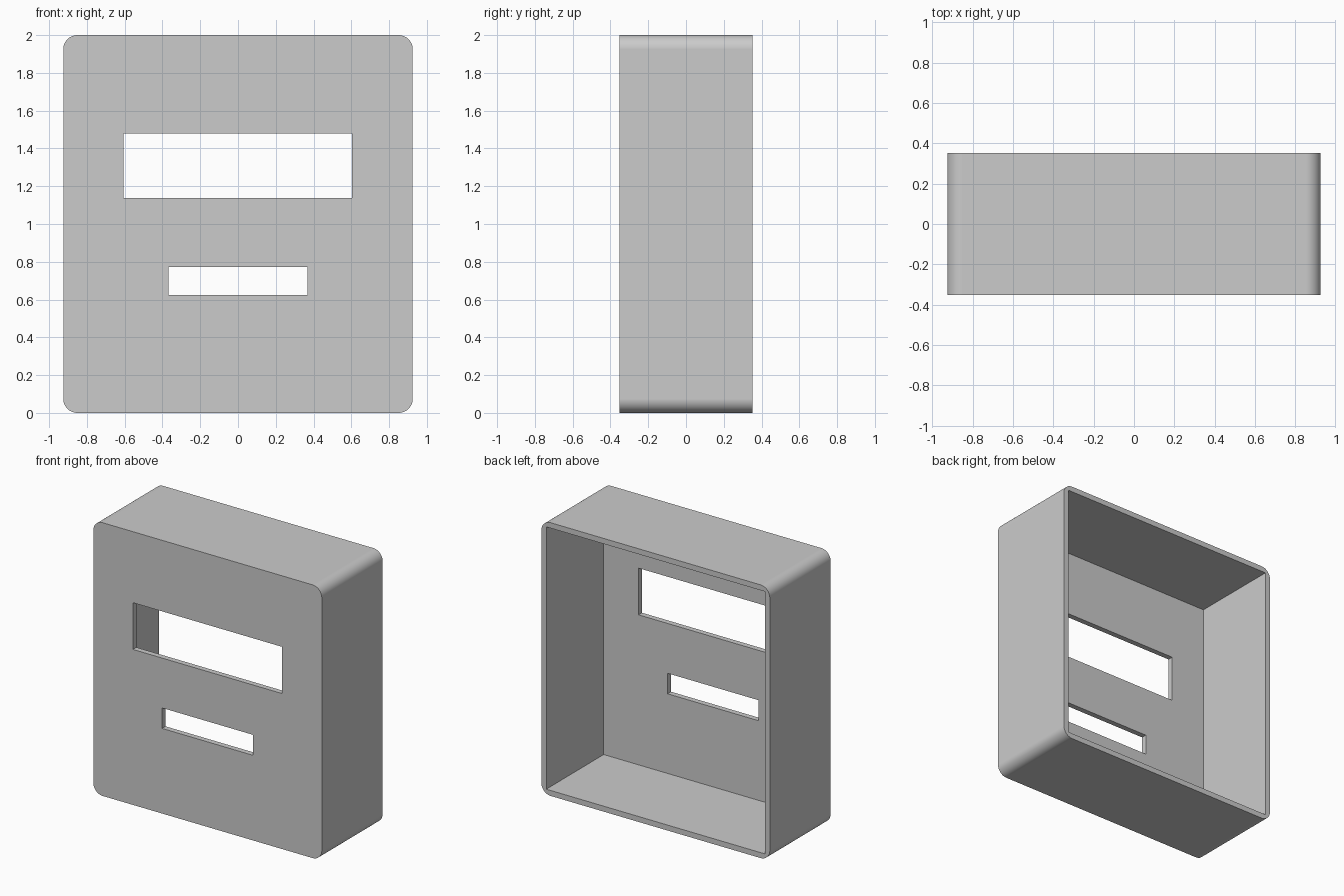
import bpy
import bmesh
import math

cube = bpy.data.objects.get("Cube")
if cube:
    bpy.data.objects.remove(cube, do_unlink=True)

WIDTH, DEPTH, HEIGHT = 1.85, 0.704, 2.0
WALL, RADIUS = 0.04, 0.075
FRONT, BACK = -DEPTH / 2, DEPTH / 2

grey = bpy.data.materials.new("light_grey")
grey.use_nodes = True
colour = (0.6, 0.6, 0.6, 1)
grey.diffuse_color = colour
grey.node_tree.nodes["Principled BSDF"].inputs["Base Color"].default_value = colour


def make_box(name, x, y, z, radius=0):
    """Box from (min, max) ranges, with edges along y optionally rounded."""
    bm = bmesh.new()
    bmesh.ops.create_cube(bm, size=1)
    for v in bm.verts:
        v.co = [lo + (hi - lo) * (c + 0.5) for c, (lo, hi) in zip(v.co, (x, y, z))]
    if radius:
        edges = [e for e in bm.edges
                 if abs(e.verts[0].co.y - e.verts[1].co.y) > 0.1]
        bmesh.ops.bevel(bm, geom=edges, offset=radius, segments=16,
                        profile=0.5, affect='EDGES')
    mesh = bpy.data.meshes.new(name)
    bm.to_mesh(mesh)
    bm.free()
    mesh.materials.append(grey)
    obj = bpy.data.objects.new(name, mesh)
    bpy.context.collection.objects.link(obj)
    return obj


# Rounded outer body
shell = make_box("enclosure_shell", (-WIDTH / 2, WIDTH / 2), (FRONT, BACK),
                 (0, HEIGHT), RADIUS)

# Open back cavity, large display window and small slot
inner = WIDTH / 2 - WALL
through = (FRONT - 0.1, FRONT + 0.2)
cutters = [
    make_box("cavity_cutter", (-inner, inner), (FRONT + WALL, BACK + 0.1),
             (WALL, HEIGHT - WALL)),
    make_box("display_window_cutter", (-0.605, 0.603), through, (1.138, 1.48)),
    make_box("lower_slot_cutter", (-0.368, 0.367), through, (0.623, 0.773)),
]

bpy.ops.object.select_all(action='DESELECT')
shell.select_set(True)
bpy.context.view_layer.objects.active = shell
for cutter in cutters:
    cutter.hide_render = True
    cut = shell.modifiers.new(cutter.name, 'BOOLEAN')
    cut.operation = 'DIFFERENCE'
    cut.solver = 'EXACT'
    cut.object = cutter
    bpy.ops.object.modifier_apply(modifier=cut.name)
    bpy.data.objects.remove(cutter, do_unlink=True)

# Smooth rounded corners, crisp edges, flat panels
bpy.ops.object.shade_smooth_by_angle(angle=math.radians(30))
weighted = shell.modifiers.new("flat_panels", 'WEIGHTED_NORMAL')
weighted.keep_sharp = True
